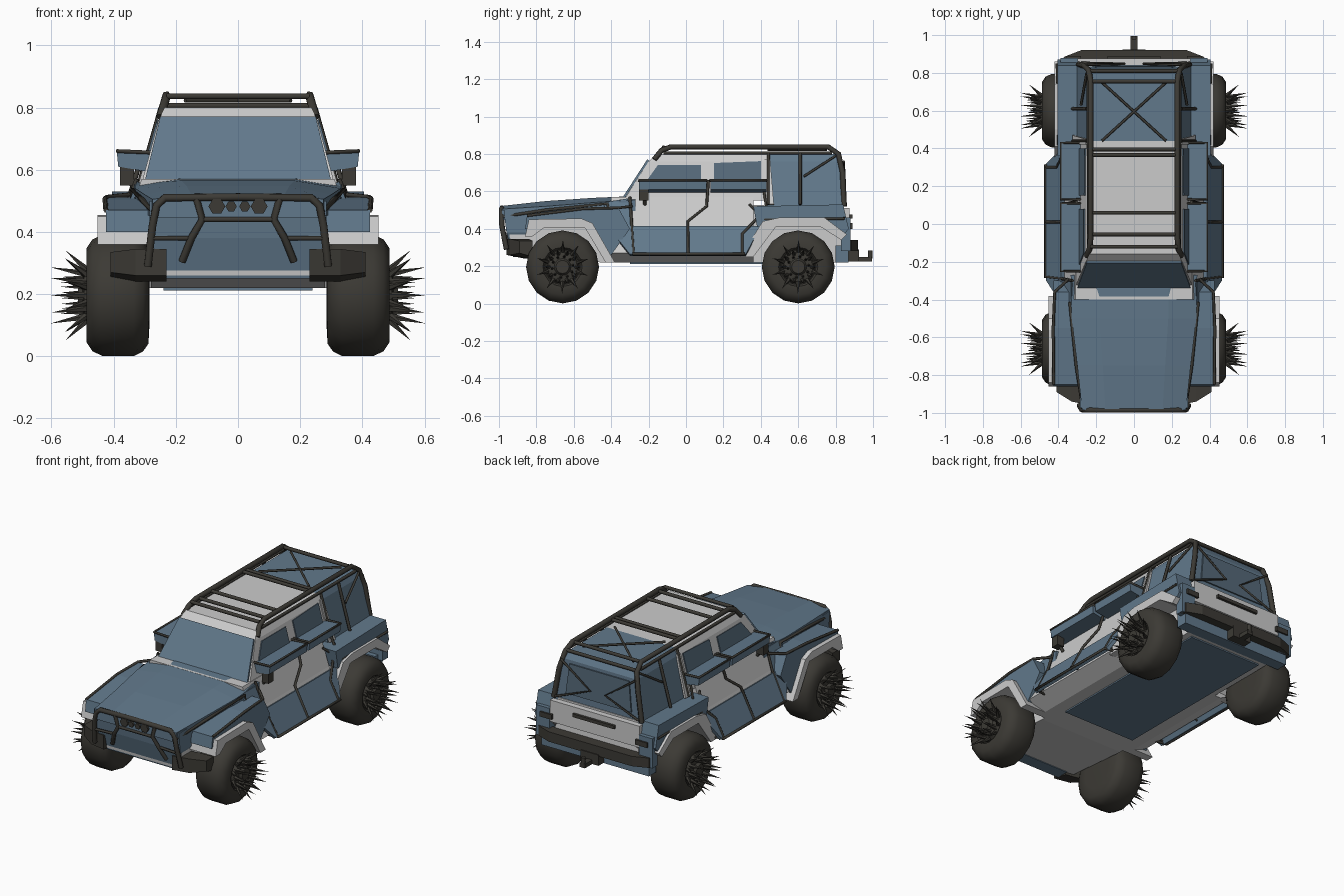
import bpy, bmesh, math
from mathutils import Vector, Matrix

if "Cube" in bpy.data.objects:
    bpy.data.objects.remove(bpy.data.objects["Cube"])

def material(name, rgb):
    m = bpy.data.materials.new(name)
    m.diffuse_color = (*rgb, 1)
    m.use_nodes = True
    m.node_tree.nodes["Principled BSDF"].inputs["Base Color"].default_value = m.diffuse_color
    return m

BLUE = material("steel_blue", (0.12, 0.19, 0.26))
GLASS = material("glass_blue", (0.09, 0.14, 0.19))
DARK = material("dark_metal", (0.045, 0.042, 0.035))

def finish(name, bm, mat=None, mirror=False, smooth=False):
    bmesh.ops.recalc_face_normals(bm, faces=bm.faces)
    me = bpy.data.meshes.new(name)
    bm.to_mesh(me)
    bm.free()
    ob = bpy.data.objects.new(name, me)
    bpy.context.collection.objects.link(ob)
    if mat:
        me.materials.append(mat)
    if mirror:
        ob.modifiers.new("mirror", 'MIRROR')
    if smooth:
        bpy.ops.object.select_all(action='DESELECT')
        ob.select_set(True)
        bpy.context.view_layer.objects.active = ob
        bpy.ops.object.shade_smooth_by_angle(angle=math.radians(35))
    return ob

def loft_into(bm, rings):
    vs = [[bm.verts.new(p) for p in r] for r in rings]
    n = len(vs[0])
    for a, b in zip(vs, vs[1:]):
        for i in range(n):
            bm.faces.new((a[i], a[(i + 1) % n], b[(i + 1) % n], b[i]))
    bm.faces.new(vs[0])
    bm.faces.new(vs[-1])

def loft(name, rings, mat=None, mirror=False):
    bm = bmesh.new()
    loft_into(bm, rings)
    return finish(name, bm, mat, mirror)

def slab(name, prof, x0, x1, mat=None, mirror=True):
    """Side profile (y, z) extruded across x."""
    return loft(name, [[(x, y, z) for y, z in prof] for x in (x0, x1)], mat, mirror)

def box(name, x, y, z, mat=None, mirror=True):
    return slab(name, [(y[0], z[0]), (y[1], z[0]), (y[1], z[1]), (y[0], z[1])], *x, mat, mirror)

def plate(name, pts, mat=None, mirror=True, t=0.012):
    bm = bmesh.new()
    bm.faces.new([bm.verts.new(p) for p in pts])
    ob = finish(name, bm, mat)
    s = ob.modifiers.new("thickness", 'SOLIDIFY')
    s.thickness, s.offset = t, 0
    if mirror:
        ob.modifiers.new("mirror", 'MIRROR')
    return ob

def bar(name, pts, r=0.01, mirror=True, mat=DARK):
    cu = bpy.data.curves.new(name, 'CURVE')
    cu.dimensions, cu.bevel_depth, cu.bevel_resolution, cu.use_fill_caps = '3D', r, 1, True
    sp = cu.splines.new('POLY')
    sp.points.add(len(pts) - 1)
    for p, c in zip(sp.points, pts):
        p.co = (*c, 1)
    tmp = bpy.data.objects.new(name, cu)
    bm = bmesh.new()
    bm.from_mesh(bpy.data.meshes.new_from_object(tmp))
    bpy.data.objects.remove(tmp)
    return finish(name, bm, mat, mirror)

def side_x(z):
    """Half width of the body side at height z."""
    if z > 0.56:
        return 0.31 - 0.275 * (z - 0.56)
    return 0.31 + (0.56 - z) * 0.36 if z > 0.42 else 0.36 + (0.42 - z) * 0.53

def on_side(pts, off=0.004):
    return [(side_x(z) + off, y, z) for y, z in pts]

# Main hull, belly plate and widened middle
slab("hull", [(-.93, .26), (-.96, .49), (-.34, .54), (.84, .52), (.86, .28), (.80, .22), (-.45, .22), (-.8, .25)],
     -.28, .28, None, False)
box("belly_plate", (-.24, .24), (-.3, .78), (.212, .225), BLUE, False)
sec = [(.31, .57), (.36, .42), (.42, .27), (.32, .22)]
loft("middle_body", [[(x, y, z) for x, z in sec] + [(-x, y, z) for x, z in reversed(sec)] for y in (-.40, .36)])
plate("lower_door_panel", on_side([(-.42, .41), (.40, .41), (.32, .26), (-.30, .26)], .012), BLUE, t=.02)
plate("cowl_side_panel", on_side([(-.44, .54), (-.31, .56), (-.29, .41), (-.42, .40)], .01), BLUE)

# Hood and nose
hood = [(-.27, .335, .575, .555), (-.5, .33, .565, .54), (-.75, .30, .548, .52), (-.985, .275, .522, .505)]
loft("hood", [[(-w, y, e - .06), (-w, y, e), (-w * .55, y, t), (w * .55, y, t), (w, y, e), (w, y, e - .06)]
              for y, w, t, e in hood], BLUE)
loft("nose_panel", [[(-w, y, z), (w, y, z), (w, -.85, z), (-w, -.85, z)]
                    for w, y, z in ((.23, -.925, .25), (.285, -.96, .38), (.285, -.975, .50))], BLUE)

# Cab, rear canopy and glass
def tapered(name, levels, mat=None):
    return loft(name, [[(-w, a, z), (w, a, z), (w, b, z), (-w, b, z)] for w, a, b, z in levels], mat)

tapered("cab", [(.312, -.335, .44, .55), (.255, -.20, .44, .76), (.235, -.16, .44, .80)])
tapered("rear_canopy", [(.305, .43, .835, .51), (.25, .43, .825, .76), (.23, .43, .80, .80)], BLUE)
plate("windshield", [(-.3, -.337, .56), (.3, -.337, .56), (.25, -.202, .768), (-.25, -.202, .768)], BLUE, False)
plate("front_side_window", on_side([(-.25, .60), (.08, .60), (.08, .74), (-.15, .74)], 0), GLASS)
plate("rear_side_window", on_side([(.15, .60), (.40, .60), (.40, .76), (.15, .75)], 0), GLASS)
plate("canopy_side_frame", on_side([(.42, .53), (.47, .53), (.45, .77), (.42, .77)], 0))
plate("rear_window", [(-.22, .835, .56), (.22, .835, .56), (.2, .828, .74), (-.2, .828, .74)], GLASS, False)

# Armour shelves below the windows
for n, a, b in (("front", -.25, .11), ("rear", .13, .43)):
    loft(n + "_window_shelf", [[(.27, y, .59), (.385, y, .61), (.39, y, .66), (.27, y, .65)] for y in (a, b)],
         BLUE, True)
    bar(n + "_shelf_rail", [(.27, a, .655), (.388, a, .66), (.388, b, .66), (.27, b, .655)], .007)
box("mirror", (.335, .38), (-.25, -.2), (.55, .61), DARK)
bar("mirror_arm", [(.36, -.22, .58), (.325, -.22, .53)], .01)

# Fenders and wheel arch flares
slab("front_fender", [(-.86, .40), (-.85, .47), (-.55, .505), (-.36, .51), (-.30, .40), (-.40, .26), (-.44, .28),
                      (-.53, .41), (-.76, .41)], .27, .425, BLUE)
slab("front_arch_flare", [(-.86, .36), (-.84, .45), (-.56, .455), (-.50, .43), (-.38, .22), (-.43, .22),
                          (-.54, .405), (-.76, .405), (-.82, .36)], .28, .452)
slab("rear_fender", [(.36, .52), (.84, .53), (.87, .40), (.84, .36), (.72, .42), (.46, .42), (.38, .41)],
     .27, .405, BLUE)
slab("rear_arch_flare", [(.29, .25), (.41, .44), (.50, .46), (.74, .46), (.86, .37), (.83, .34), (.72, .41),
                         (.48, .41), (.36, .25)], .27, .42)
bar("front_fender_trim", [(.425, -.85, .47), (.428, -.55, .507), (.42, -.36, .512), (.345, -.29, .52)], .008)
bar("hood_trim", [(.27, -.98, .465), (.305, -.75, .50), (.338, -.42, .535), (.34, -.40, .42)], .009)
bar("rear_fender_trim", [(.33, .34, .53), (.40, .42, .45), (.408, .85, .455)], .007)

# Door seams and running board rail
for i, pts in enumerate([[(-.30, .57), (-.29, .42), (-.28, .265)],
                         [(.12, .66), (.11, .52), (.01, .44), (.01, .265)],
                         [(.41, .65), (.43, .51), (.30, .37), (.30, .265)]]):
    bar(f"door_seam_{i + 1}", on_side(pts, .022 if i else .018), .008)
bar("running_rail", [(.40, -.29, .265), (.47, -.28, .265), (.47, .31, .265), (.40, .32, .265)], .008)
for y in (-.28, .015, .31):
    bar("rail_bracket", [(.34, y, .31), (.47, y, .265)], .006)

# Front bumper, bull bar and spotlights
loft("front_bumper_corner", [[(x, a, .345 - d), (x, b, .345 - d), (x, b, .24 + d), (x, a, .26 + d)]
                             for x, a, b, d in ((.23, -.96, -.86, 0), (.33, -.94, -.84, 0), (.41, -.89, -.82, .01))],
     DARK, True)
bar("bull_bar_hoop", [(.29, -.96, .29), (.275, -.985, .42), (.262, -.985, .485), (.235, -.985, .51), (0, -.985, .512)], .014)
bar("bull_bar_inner", [(.18, -.945, .305), (.15, -.975, .38), (.115, -.985, .44), (.135, -.985, .51)], .012)
bar("bull_bar_cross", [(-.12, -.985, .44), (.12, -.985, .44)], .009, False)
bar("bull_bar_link", [(.16, -.97, .38), (.275, -.98, .38)], .008)
for x, r in ((.022, .018), (.068, .027)):
    bar("spotlight", [(x, -.96, .482), (x, -.998, .482)], r)

# Roof rack, rear cage and bracing
bar("rack_rail", [(.25, -.17, .77), (.235, -.13, .82), (.23, -.08, .838), (.23, .76, .838), (.24, .815, .80),
                  (.265, .838, .70), (.295, .845, .52)], .015)
bar("rack_lower_rail", [(.24, -.12, .805), (.242, .78, .805)], .009)
for y in (-.12, -.055, .06, .365, .395, .755, .81):
    z = .806 if y == .81 else .836
    bar("rack_crossbar", [(-.23, y, z), (.23, y, z)], .01, False)
for s in (-1, 1):
    bar("roof_brace", [(-.17 * s, .75, .822), (.17 * s, .44, .822)], .007, False)
bar("rear_brace", [(.25, .843, .76), (.05, .848, .62), (.28, .853, .53)], .007)
bar("canopy_side_bar", on_side([(.61, .53), (.61, .80)]), .009)
bar("canopy_front_bar", on_side([(.44, .53), (.44, .80)]), .008)
bar("canopy_diagonal", on_side([(.63, .68), (.80, .79)]), .007)

# Tail, rear bumper and hitch
box("tail_panel", (-.30, .30), (.83, .875), (.38, .51), None, False)
box("tail_corner", (.30, .39), (.83, .88), (.28, .46), BLUE)
box("tail_skirt", (-.36, .36), (.80, .87), (.22, .31), BLUE, False)
box("tail_handle", (-.14, .14), (.87, .89), (.455, .475), DARK, False)
box("tail_light", (.28, .36), (.87, .89), (.40, .43), DARK)
loft("rear_bumper", [[(-.39, .85, z), (-.37, .885, z), (-.28, .92, z), (.28, .92, z), (.37, .885, z), (.39, .85, z)]
                     for z in (.28, .34)], DARK)
box("hitch_bar", (-.018, .018), (.86, .995), (.225, .25), DARK, False)
box("hitch_mount", (-.06, .06), (.86, .925), (.225, .29), DARK, False)
bar("hitch_ball", [(0, .985, .24), (0, .985, .285)], .013, False)

# Tyres, hubs, axles and spikes
SIDES = 16
TYRE = [(.285, .10), (.288, .155), (.305, .18), (.335, .195), (.435, .195), (.468, .18), (.488, .15), (.488, .105), (.47, .095)]
def spike(bm, a, r, tip_x, tip_r, base=.013):
    d = Vector((0, math.cos(a), math.sin(a)))
    p, q = Vector((.48, 0, 0)) + d * r, Vector((tip_x, 0, 0)) + d * tip_r
    m = Matrix.Translation((p + q) / 2) @ (q - p).to_track_quat('Z', 'Y').to_matrix().to_4x4()
    bmesh.ops.create_cone(bm, cap_ends=True, segments=5, radius1=base, radius2=0, depth=(q - p).length, matrix=m)

for n, y in (("front", -.66), ("rear", .60)):
    for part, prof in (("tyre", TYRE), ("hub", [(.46, .095), (.495, .08), (.50, .045), (.515, .035)])):
        bm = bmesh.new()
        loft_into(bm, [[(x, r * math.sin(t), -r * math.cos(t)) for t in
                        [2 * math.pi * i / SIDES for i in range(SIDES)]] for x, r in prof])
        finish(f"{n}_{part}", bm, DARK, True, True).location = (0, y, .196)
    bm = bmesh.new()
    for i in range(10):
        a = 2 * math.pi * i / 10
        spike(bm, a + .3, .075, .555, .145)
        spike(bm, a, .07, .603, .095)
        spike(bm, a + .15, .055, .57, .06, .01)
    finish(n + "_wheel_spikes", bm, DARK, True).location = (0, y, .196)
    bar(n + "_axle", [(-.3, y, .21), (.3, y, .21)], .02, False) if n == "none" else None
